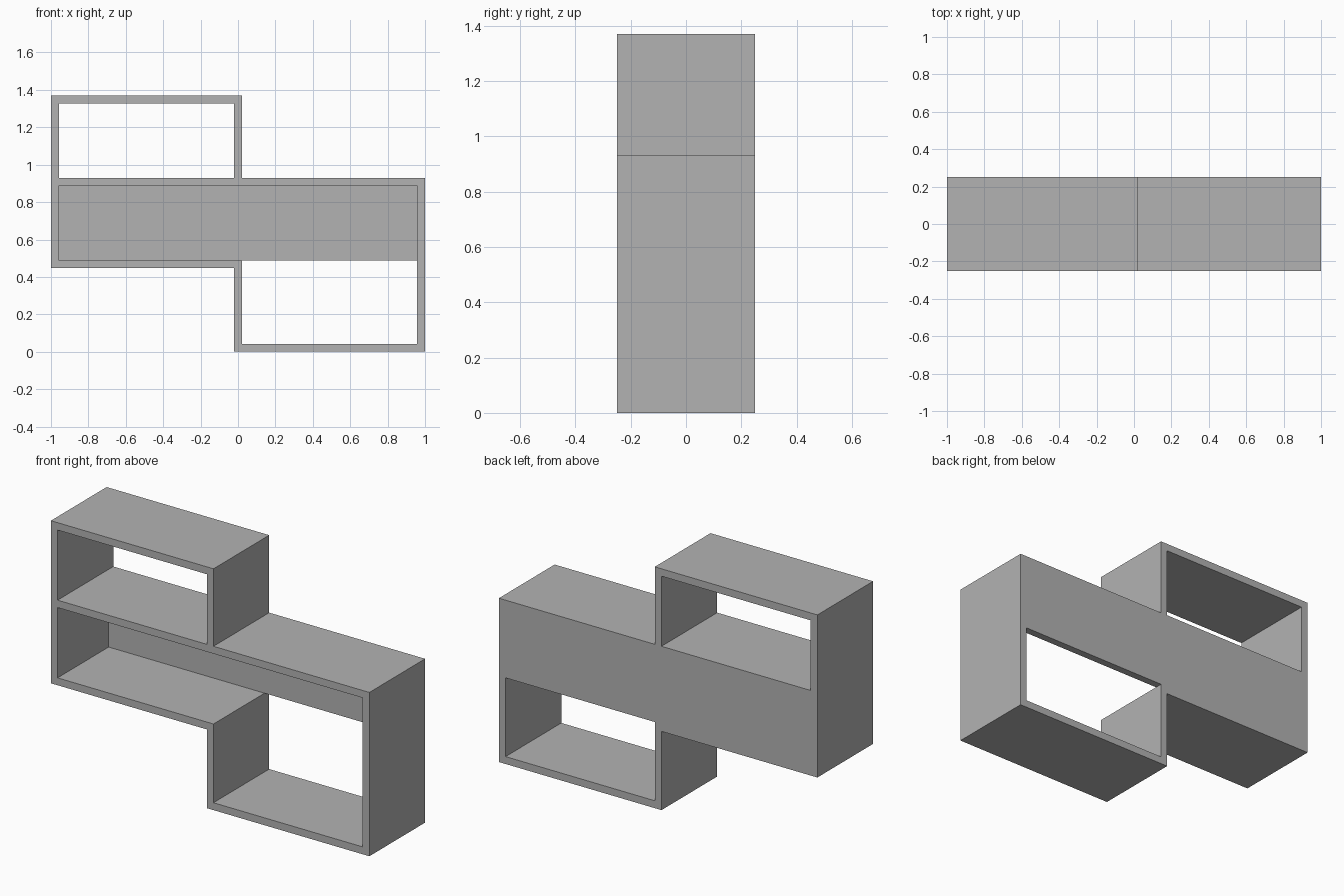
import bpy

cube = bpy.data.objects.get("Cube")
if cube:
    bpy.data.objects.remove(cube, do_unlink=True)

# One plain grey for all boards
grey = bpy.data.materials.new("board grey")
grey.use_nodes = True
colour = (0.45, 0.45, 0.45, 1)
grey.diffuse_color = colour
grey.node_tree.nodes["Principled BSDF"].inputs["Base Color"].default_value = colour

T = 0.042        # board thickness
HALF = 0.25      # half depth
TOP = 1.37       # overall height
MID = 0.93       # top of the long shelf
LOW = 0.447      # underside of the left shelf


def board(name, x, z, y=(-HALF, HALF)):
    """Box board given by its x, z and y ranges."""
    bpy.ops.mesh.primitive_cube_add(
        size=1, location=[sum(r) / 2 for r in (x, y, z)])
    ob = bpy.context.object
    ob.name = ob.data.name = name
    ob.scale = [r[1] - r[0] for r in (x, y, z)]
    bpy.ops.object.transform_apply(location=False, rotation=False, scale=True)
    ob.data.materials.append(grey)


centre = (-T / 2, T / 2)

# Horizontal shelves
board("top_shelf", (-1, T / 2), (TOP - T, TOP))
board("long_shelf", (-1 + T, 1), (MID - T, MID))
board("left_shelf", (-1, T / 2), (LOW, LOW + T))
board("bottom_shelf", (-T / 2, 1), (0, T))

# Upright sides and short dividers
board("left_side", (-1, -1 + T), (LOW + T, TOP - T))
board("right_side", (1 - T, 1), (T, MID - T))
board("upper_divider", centre, (MID, TOP - T))
board("lower_divider", centre, (T, LOW))

# Back panel behind the middle compartment
board("back_panel", (-1 + T, 1 - T), (LOW + T, MID - T), (HALF - T, HALF))
